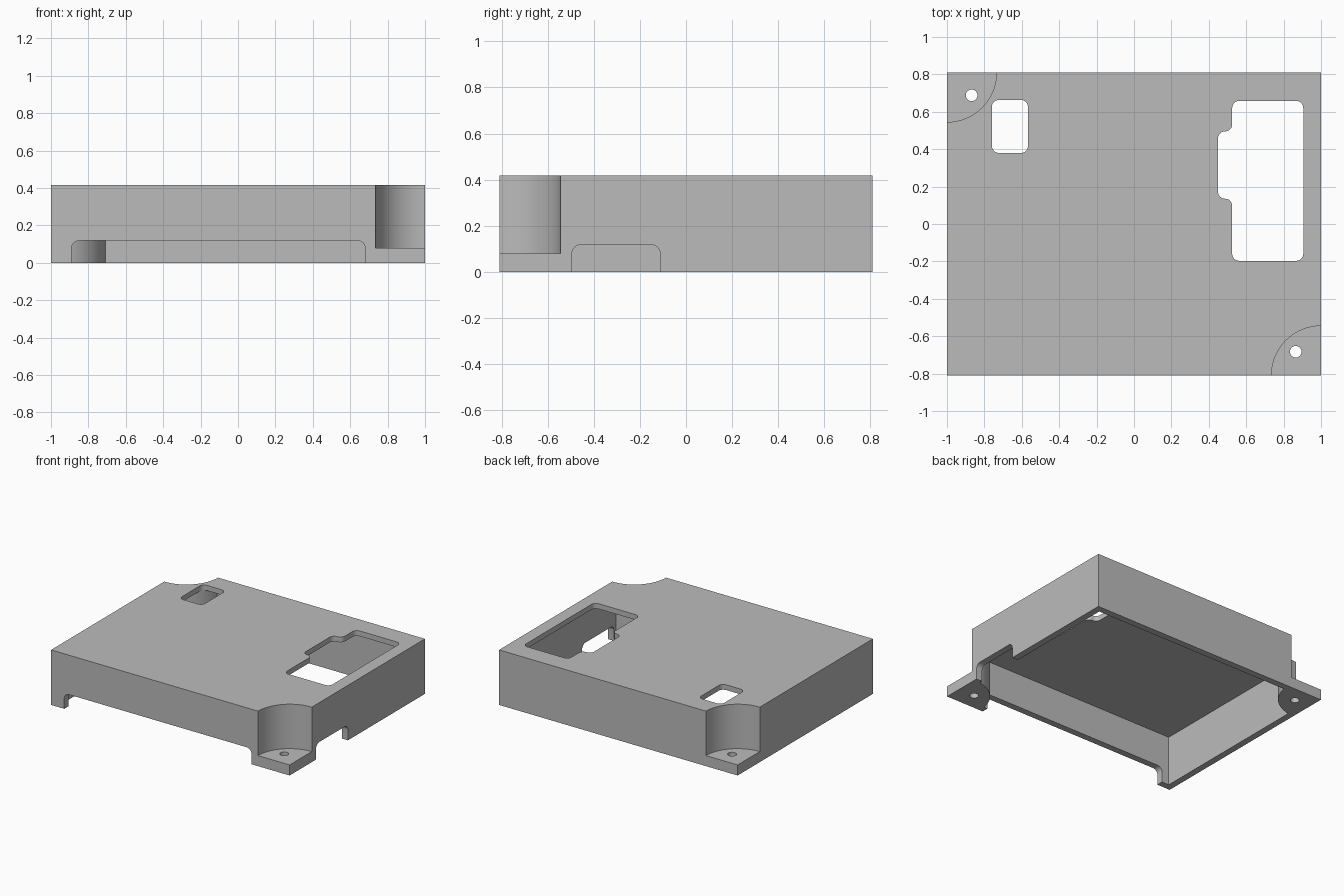
import bpy
import bmesh
from math import sin, cos, pi, asin, hypot
from mathutils import Vector

old = bpy.data.objects.get("Cube")
if old:
    bpy.data.objects.remove(old, do_unlink=True)

HX, HY, H = 1.0, 0.81, 0.417      # half width, half depth, height
WALL, ROOF = 0.05, 0.04           # wall and roof thickness
POCKET, BOSS = 0.265, 0.295       # corner pocket radius, boss radius
PAD = 0.08                        # screw pad thickness

grey = bpy.data.materials.new("plain grey")
grey.use_nodes = True
color = (0.5, 0.5, 0.5, 1)
grey.diffuse_color = color
grey.node_tree.nodes["Principled BSDF"].inputs["Base Color"].default_value = color


def arc(cx, cy, r, start, end, steps=24):
    return [(cx + r * cos(start + (end - start) * i / steps),
             cy + r * sin(start + (end - start) * i / steps)) for i in range(steps + 1)]


def rounded(points, r, sharp=(), steps=6):
    """Fillet the right-angled corners of a polygon."""
    out = []
    for i, p in enumerate(points):
        p = Vector(p)
        if i in sharp:
            out.append(tuple(p))
            continue
        a = (Vector(points[i - 1]) - p).normalized() * r
        b = (Vector(points[(i + 1) % len(points)]) - p).normalized() * r
        for k in range(steps + 1):
            t = k / steps * pi / 2
            out.append(tuple(p + a * (1 - sin(t)) + b * (1 - cos(t))))
    return out


def rect(x0, y0, x1, y1):
    return [(x0, y0), (x1, y0), (x1, y1), (x0, y1)]


def prism(name, outline, low, high, place=lambda u, v, w: (u, v, w)):
    """Extrude a flat outline from low to high."""
    bm = bmesh.new()
    rings = [[bm.verts.new(place(u, v, w)) for u, v in outline] for w in (low, high)]
    for ring in rings:
        bm.faces.new(ring)
    n = len(outline)
    for i in range(n):
        j = (i + 1) % n
        bm.faces.new((rings[0][i], rings[0][j], rings[1][j], rings[1][i]))
    bmesh.ops.recalc_face_normals(bm, faces=bm.faces)
    mesh = bpy.data.meshes.new(name)
    bm.to_mesh(mesh)
    bm.free()
    mesh.materials.append(grey)
    obj = bpy.data.objects.new(name, mesh)
    bpy.context.collection.objects.link(obj)
    return obj


# Outer shell
case = prism("case", rect(-HX, -HY, HX, HY), 0, H)
cutters = []

# Hollow inside, leaving a round boss in two opposite corners
ix, iy = HX - WALL, HY - WALL
edge = asin(WALL / BOSS)
cavity = [(-ix, -iy)]
cavity += arc(HX, -HY, BOSS, pi - edge, pi / 2 + edge)
cavity += [(ix, iy)]
cavity += arc(-HX, HY, BOSS, -edge, -pi / 2 + edge)
cutters.append(prism("cavity_cutter", cavity, -0.1, H - ROOF))

# Corner pockets with screw holes
for name, s, hx, hy in (("front", 1, 0.865, -0.683), ("back", -1, -0.868, 0.688)):
    cutters.append(prism(name + "_pocket_cutter",
                         arc(s * HX, -s * HY, POCKET, 0, 2 * pi, 96)[:-1], PAD, 1))
    cutters.append(prism(name + "_screw_hole_cutter",
                         arc(hx, hy, 0.031, 0, 2 * pi, 32)[:-1], -0.1, 0.2))

# Roof openings
cutters.append(prism("small_window_cutter",
                     rounded(rect(-0.76, 0.38, -0.567, 0.663), 0.037), 0.3, 1))
stepped = [(0.525, -0.197), (0.905, -0.197), (0.905, 0.658), (0.525, 0.658),
           (0.525, 0.495), (0.449, 0.495), (0.449, 0.135), (0.525, 0.135)]
cutters.append(prism("large_window_cutter", rounded(stepped, 0.0375), 0.3, 1))

# Cable notches along the bottom of the front and side walls
cutters.append(prism("front_notch_cutter",
                     rounded(rect(-0.89, -0.1, 0.68, 0.118), 0.04, (0, 1)),
                     -1, -HY + WALL + 0.02, lambda u, v, w: (u, w, v)))
cutters.append(prism("side_notch_cutter",
                     rounded(rect(-0.495, -0.1, -0.112, 0.118), 0.04, (0, 1)),
                     HX - WALL - 0.02, 1.2, lambda u, v, w: (w, u, v)))

for cutter in cutters:
    cut = case.modifiers.new(cutter.name, "BOOLEAN")
    cut.operation = "DIFFERENCE"
    cut.solver = "EXACT"
    cut.object = cutter

# Bake the cuts, then drop the cutters
bpy.context.view_layer.objects.active = case
case.select_set(True)
for cutter in cutters:
    bpy.ops.object.modifier_apply(modifier=cutter.name)
    bpy.data.objects.remove(cutter, do_unlink=True)
bpy.ops.object.select_all(action="DESELECT")
case.select_set(True)
bpy.ops.object.shade_smooth_by_angle(angle=0.5)
